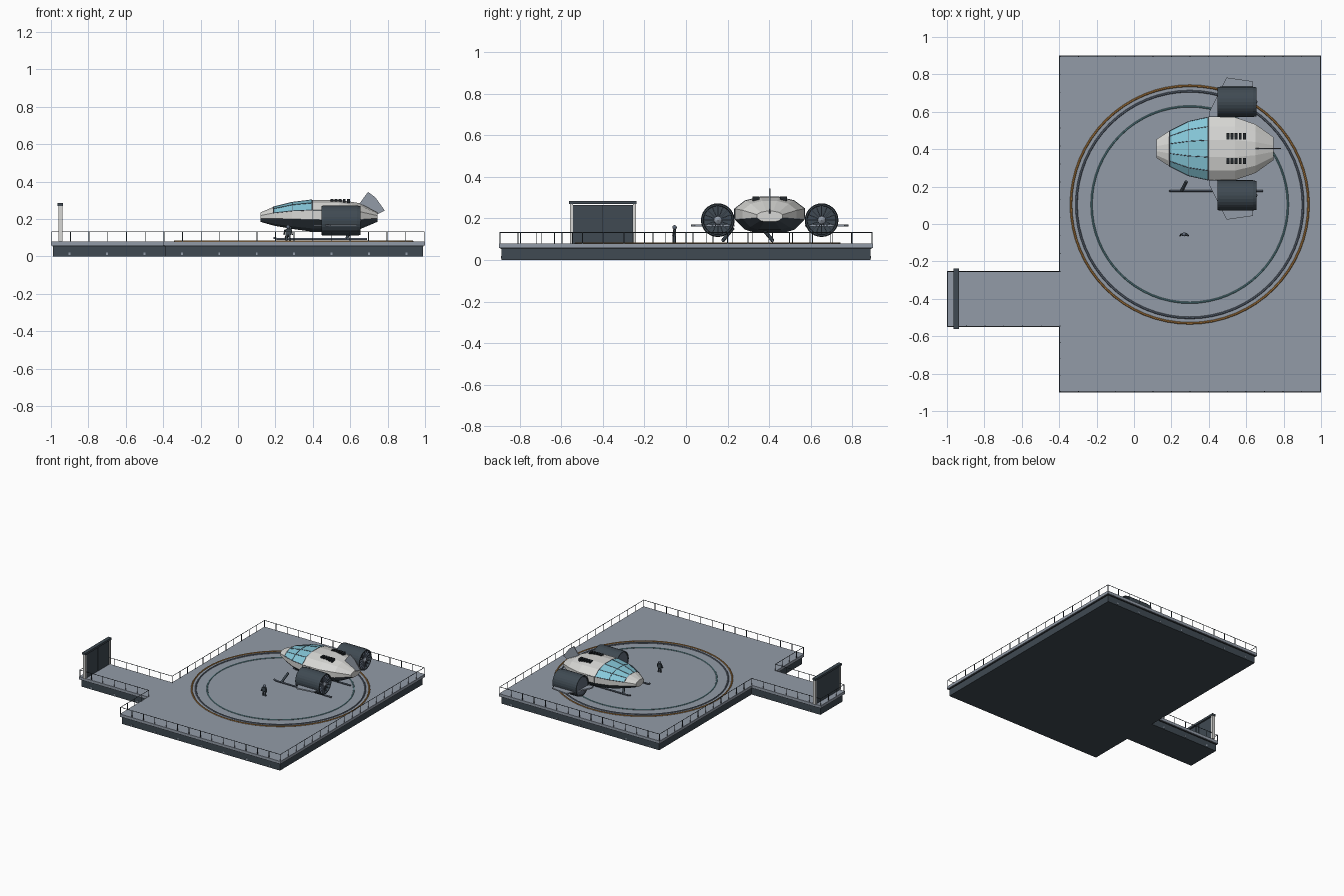
import bpy, bmesh, math
from mathutils import Vector, Matrix

if "Cube" in bpy.data.objects:
    bpy.data.objects.remove(bpy.data.objects["Cube"], do_unlink=True)


def material(name, rgb):
    m = bpy.data.materials.new(name)
    m.diffuse_color = (*rgb, 1)
    m.use_nodes = True
    m.node_tree.nodes["Principled BSDF"].inputs["Base Color"].default_value = (*rgb, 1)
    return m


DECK = material("deck grey", (0.29, 0.33, 0.39))
HULL = material("hull light grey", (0.68, 0.68, 0.66))
DARK = material("dark slate", (0.05, 0.068, 0.085))
GLASS = material("cockpit blue", (0.24, 0.58, 0.70))
ORANGE = material("ring orange", (0.42, 0.2, 0.05))
TEAL = material("ring teal", (0.12, 0.28, 0.31))
STEEL = material("ring slate", (0.12, 0.15, 0.2))
BLACK = material("near black", (0.015, 0.019, 0.023))


def finish(name, bm, *mats):
    bmesh.ops.recalc_face_normals(bm, faces=bm.faces)
    me = bpy.data.meshes.new(name)
    bm.to_mesh(me)
    bm.free()
    for m in mats:
        me.materials.append(m)
    ob = bpy.data.objects.new(name, me)
    bpy.context.collection.objects.link(ob)
    return ob


def add_box(bm, centre, size, rot=Matrix()):
    mat = Matrix.Translation(centre) @ rot @ Matrix.Diagonal((*size, 1))
    bmesh.ops.create_cube(bm, size=1, matrix=mat)


def box(name, centre, size, mat):
    bm = bmesh.new()
    add_box(bm, centre, size)
    return finish(name, bm, mat)


def prism(name, points, depth, mat):
    """Extrude a closed 3D outline along a depth vector."""
    bm = bmesh.new()
    face = bm.faces.new([bm.verts.new(p) for p in points])
    new = bmesh.ops.extrude_face_region(bm, geom=[face], use_keep_orig=True)["geom"]
    bmesh.ops.translate(bm, vec=depth, verts=[v for v in new if isinstance(v, bmesh.types.BMVert)])
    return finish(name, bm, mat)


def tube(name, paths, radius, mat, cyclic=False):
    cu = bpy.data.curves.new(name, "CURVE")
    cu.dimensions = "3D"
    cu.bevel_depth, cu.bevel_resolution = radius, 1
    cu.use_fill_caps = True
    for path in paths:
        sp = cu.splines.new("POLY")
        sp.points.add(len(path) - 1)
        for p, co in zip(sp.points, path):
            p.co = (*co, 1)
        sp.use_cyclic_u = cyclic
    cu.materials.append(mat)
    ob = bpy.data.objects.new(name, cu)
    bpy.context.collection.objects.link(ob)
    return ob


def lathe_x(name, profile, centre, mats, steps=28):
    """Spin an (x, radius) profile around an axis parallel to x."""
    bm = bmesh.new()
    verts = [bm.verts.new((x, 0, r)) for x, r in profile]
    edges = [bm.edges.new(e) for e in zip(verts, verts[1:])]
    bmesh.ops.spin(bm, geom=verts + edges, cent=(0, 0, 0), axis=(1, 0, 0), angle=math.tau, steps=steps)
    bmesh.ops.remove_doubles(bm, verts=bm.verts, dist=0.0001)
    bmesh.ops.translate(bm, vec=centre, verts=bm.verts)
    return finish(name, bm, *mats)


# Platform: landing deck with a walkway arm
def outline(i, z):
    pts = [(-1 + i, -0.55 + i), (-0.4 + i, -0.55 + i), (-0.4 + i, -0.9 + i), (1 - i, -0.9 + i),
           (1 - i, 0.9 - i), (-0.4 + i, 0.9 - i), (-0.4 + i, -0.25 - i), (-1 + i, -0.25 - i)]
    return [Vector((x, y, z)) for x, y in pts]


prism("platform_base", outline(0.012, 0), (0, 0, 0.053), DARK)
prism("platform_seam", outline(0.008, 0.053), (0, 0, 0.006), BLACK)
prism("platform_deck", outline(0, 0.058), (0, 0, 0.022), DECK)

# Small lamps along the base
bm = bmesh.new()
for i in range(10):
    x = -0.9 + 0.2 * i
    front, back = (-0.538, -0.262) if x < -0.4 else (-0.888, 0.888)
    for y in (front, back):
        add_box(bm, (x, y, 0.014), (0.01, 0.006, 0.012))
finish("base_lamps", bm, DECK)

# Railing around the edge
corners = outline(0.004, 0.132)
tube("railing_top", [corners], 0.0022, DARK, cyclic=True)
bm = bmesh.new()
for a, b in zip(corners, corners[1:] + corners[:1]):
    count = max(1, round((b - a).length / 0.1))
    for k in range(count):
        p = a.lerp(b, k / count)
        add_box(bm, (p.x, p.y, 0.106), (0.004, 0.004, 0.054))
finish("railing_posts", bm, DARK)

# Landing rings
for name, radius, minor, mat in (("outer_ring", 0.635, 0.006, ORANGE),
                                 ("middle_ring", 0.606, 0.006, STEEL),
                                 ("inner_ring", 0.525, 0.005, TEAL)):
    bpy.ops.mesh.primitive_torus_add(location=(0.298, 0.104, 0.081), major_radius=radius,
                                     minor_radius=minor, major_segments=64, minor_segments=6)
    ring = bpy.context.object
    ring.name = name
    ring.scale.z = 0.8
    ring.data.materials.append(mat)

# Gate at the end of the walkway
for side in (-1, 1):
    box("gate_post", (-0.95, -0.4 + side * 0.152, 0.175), (0.022, 0.014, 0.19), HULL)
    box("gate_leaf", (-0.95, -0.4 + side * 0.0725, 0.172), (0.014, 0.142, 0.184), DARK)
box("gate_core", (-0.95, -0.4, 0.172), (0.008, 0.29, 0.184), BLACK)
box("gate_header", (-0.95, -0.4, 0.277), (0.028, 0.325, 0.016), DARK)

# Aircraft hull: one cross-section swept through stations (x, half width, bottom, top)
CY = 0.403
STATIONS = [(0.12, 0.05, 0.185, 0.235), (0.19, 0.095, 0.165, 0.265), (0.29, 0.145, 0.147, 0.29),
            (0.395, 0.168, 0.133, 0.303), (0.54, 0.168, 0.13, 0.303), (0.65, 0.13, 0.145, 0.285),
            (0.745, 0.062, 0.185, 0.235)]
HALF = [(0.27, 1), (0.7, 0.8), (1, 0.35), (1, -0.25), (0.72, -0.8), (0.4, -1)]
SECTION = HALF + [(-y, z) for y, z in reversed(HALF)]


def hull_point(station, k):
    x, w, lo, hi = station
    y, z = SECTION[k % len(SECTION)]
    return Vector((x, CY + y * w, (lo + hi) / 2 + z * (hi - lo) / 2))


bm = bmesh.new()
n = len(SECTION)
rings = [[bm.verts.new(hull_point(s, k)) for k in range(n)] for s in STATIONS]
for i in range(len(rings) - 1):
    for k in range(n):
        j = (k + 1) % n
        face = bm.faces.new((rings[i][k], rings[i][j], rings[i + 1][j], rings[i + 1][k]))
        heights = (SECTION[k][1], SECTION[j][1])
        if max(heights) < 0:
            face.material_index = 2
        elif min(heights) > 0 and i in (1, 2):
            face.material_index = 1
bm.faces.new(rings[0])
bm.faces.new(rings[-1])
finish("hull", bm, HULL, GLASS, DARK)

# Cockpit frames
upper = [9, 10, 11, 12, 13, 14]
frames = [[hull_point(s, k) for k in upper] for s in STATIONS[1:4]]
frames += [[hull_point(s, k) for s in STATIONS[1:4]] for k in upper]
tube("cockpit_frames", frames, 0.002, STEEL)

# Roof vents
for side in (-1, 1):
    bm = bmesh.new()
    for i in range(5):
        add_box(bm, (0.502 + 0.022 * i, CY + side * 0.066, 0.296), (0.015, 0.034, 0.022))
    finish("roof_vent", bm, BLACK)

# Side doors
for side in (-1, 1):
    y = CY + side * 0.169
    tube("door_outline", [[(0.4, y, 0.2), (0.4, y, 0.245), (0.46, y, 0.245), (0.46, y, 0.2)]],
         0.002, DARK)

# Ducted engines with rear fans, and the thin wings beside them
for side in (-1, 1):
    c = Vector((0.55, CY + side * 0.25, 0.192))
    lathe_x("engine_duct", [(-0.095, 0), (-0.095, 0.066), (-0.104, 0.07), (-0.104, 0.078),
                            (-0.09, 0.081), (0.085, 0.081), (0.104, 0.077), (0.104, 0.07),
                            (0.07, 0.068), (0.07, 0)], c, [DARK])
    lathe_x("engine_intake", [(-0.1, 0), (-0.1, 0.068), (-0.094, 0.068)], c, [STEEL])
    lathe_x("fan_hub", [(0.07, 0.02), (0.1, 0.018), (0.112, 0)], c, [DECK], 12)
    bm = bmesh.new()
    for i in range(16):
        turn = Matrix.Rotation(math.tau * i / 16, 4, "X")
        add_box(bm, c + turn @ Vector((0.09, 0, 0.043)), (0.012, 0.005, 0.054), turn)
    finish("fan_blades", bm, STEEL)
    wing = [(0.405, 0.17), (0.405, 0.2), (0.495, 0.38), (0.635, 0.36), (0.635, 0.17)]
    prism("side_wing", [(x, CY + side * y, 0.162) for x, y in wing], (0, 0, 0.01), DECK)

# Tail fin
fin = [(0.64, 0.27), (0.695, 0.345), (0.735, 0.315), (0.785, 0.245), (0.745, 0.225), (0.68, 0.24)]
prism("tail_fin", [(x, CY - 0.003, z) for x, z in fin], (0, 0.006, 0), DECK)

# Landing skids and slanted struts
for side in (-1, 1):
    y = 0.297 + side * 0.12
    tube("landing_skid", [[(0.19, y, 0.1), (0.21, y, 0.093), (0.69, y, 0.093)]], 0.006, STEEL)
    struts = [[(x, y, 0.093), (x + 0.025, y - side * 0.05, 0.155)] for x in (0.255, 0.58)]
    tube("skid_strut", struts, 0.009, DARK)

# Standing figure
px, py = 0.268, -0.055
for side in (-1, 1):
    tube("figure_leg", [[(px + side * 0.01, py, 0.08), (px + side * 0.007, py, 0.118)]], 0.006, DARK)
    tube("figure_arm", [[(px + side * 0.017, py, 0.142), (px + side * 0.022, py - 0.008, 0.115)]],
         0.004, DARK)
box("figure_torso", (px, py, 0.131), (0.03, 0.016, 0.032), DARK)
bpy.ops.mesh.primitive_uv_sphere_add(segments=12, ring_count=8, radius=0.011, location=(px, py, 0.157))
head = bpy.context.object
head.name = "figure_head"
head.data.materials.append(STEEL)
